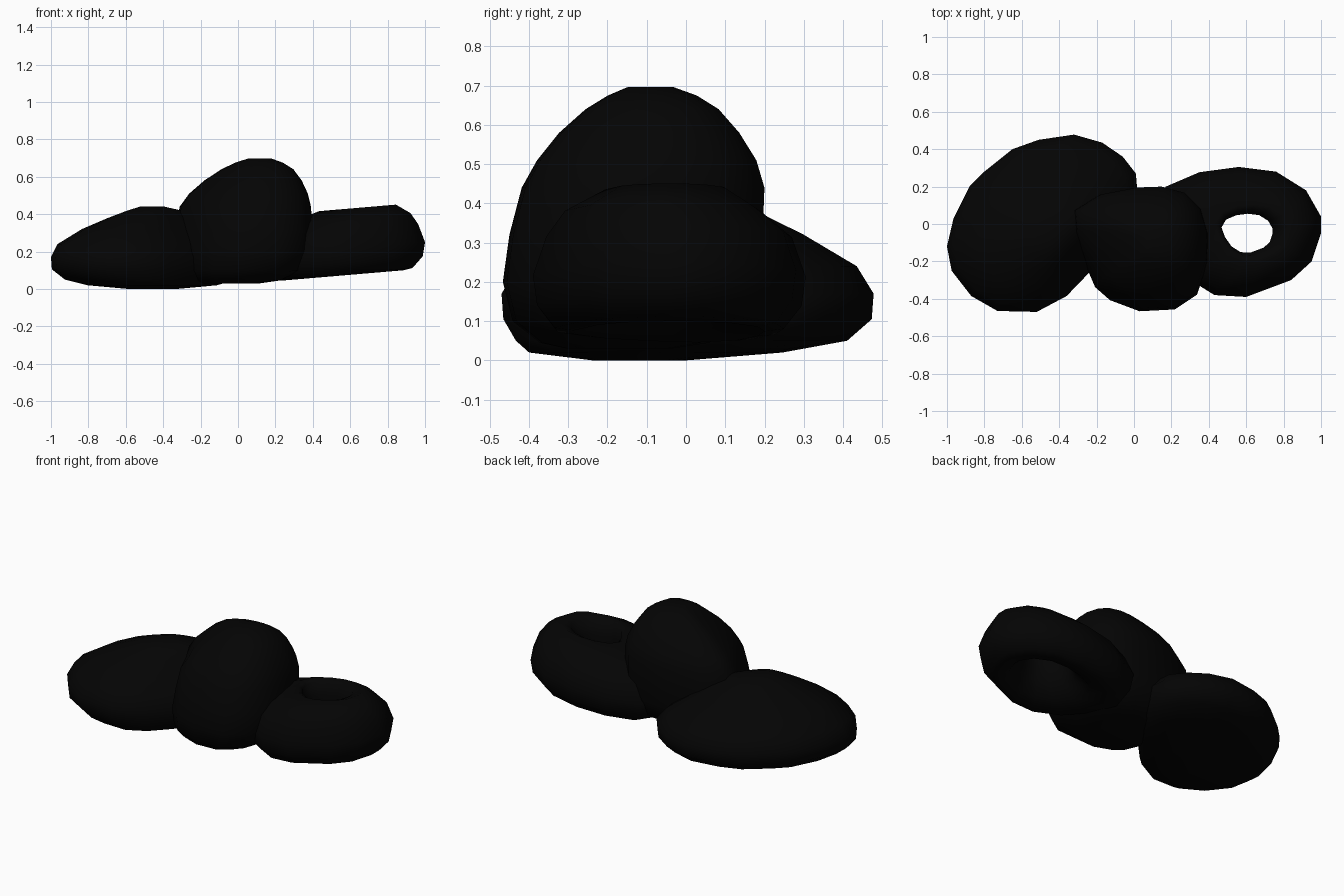
import bpy, bmesh

black = bpy.data.materials.new("near black stone")
black.diffuse_color = (0.0012, 0.0012, 0.0012, 1)


def around(cx, cy, pts):
    """Outline points relative to a centre."""
    return [(x - cx, y - cy) for x, y in pts]


def loft(name, outline, layers, slope=0.0, closed=False):
    """Skin scaled copies of an outline; layers are (z, scale, cx, cy)."""
    bm = bmesh.new()
    rings = [[bm.verts.new((cx + s * x, cy + s * y, z + slope * s * x))
              for x, y in outline] for z, s, cx, cy in layers]
    n = len(outline)
    pairs = list(zip(rings, rings[1:]))
    if closed:
        pairs.append((rings[-1], rings[0]))
    for lo, hi in pairs:
        for i in range(n):
            j = (i + 1) % n
            bm.faces.new((lo[i], lo[j], hi[j], hi[i]))
    if not closed:
        bm.faces.new(rings[0][::-1])
        bm.faces.new(rings[-1])
    bmesh.ops.recalc_face_normals(bm, faces=bm.faces[:])
    for f in bm.faces:
        f.smooth = True
    me = bpy.data.meshes.new(name)
    bm.to_mesh(me)
    bm.free()
    me.materials.append(black)
    ob = bpy.data.objects.new(name, me)
    bpy.context.collection.objects.link(ob)
    return ob


# Broad flat pebble on the left
flat_outline = around(-0.5, 0.0, [
    (-1, -.12), (-.965, .03), (-.88, .2), (-.8, .28), (-.65, .4), (-.51, .45),
    (-.32, .478), (-.17, .435), (-.06, .36), (.01, .27), (.02, .15),
    (-.02, .02), (-.12, -.12), (-.23, -.25), (-.36, -.385), (-.52, -.47),
    (-.73, -.465), (-.87, -.385), (-.975, -.25)])
loft("flat_pebble", flat_outline, [
    (0.0, .25, -.46, -.12), (.02, .68, -.465, -.08), (.05, .89, -.48, -.015),
    (.105, .99, -.5, 0), (.17, 1, -.5, 0), (.24, .91, -.51, 0),
    (.32, .67, -.5, -.02), (.38, .45, -.47, -.035), (.42, .28, -.45, -.04),
    (.44, .13, -.46, -.05)])

# Tall pebble in the middle
tall_outline = around(.025, -.135, [
    (.15, .195), (.28, .16), (.37, .07), (.41, -.07), (.405, -.22),
    (.35, -.38), (.23, -.46), (.04, -.47), (-.12, -.41), (-.2, -.34),
    (-.26, -.2), (-.335, -.06), (-.345, .06), (-.2, .15), (.01, .19)])
loft("tall_pebble", tall_outline, [
    (.03, .4, -.04, -.17), (.045, .65, -.03, -.155), (.1, .9, 0, -.14),
    (.2, .99, .015, -.135), (.32, .97, .025, -.125), (.44, .93, .032, -.107),
    (.51, .84, .05, -.098), (.58, .69, .075, -.092), (.64, .51, .1, -.085),
    (.675, .34, .11, -.085), (.697, .17, .115, -.09)])

# Ring pebble on the right, with a hole from top to bottom
ring_outline = around(.58, -.045, [
    (.09, .06), (.17, .2), (.35, .277), (.56, .305), (.76, .28), (.92, .18),
    (1, .04), (1, -.05), (.95, -.2), (.84, -.3), (.6, -.39), (.43, -.38),
    (.27, -.28), (.15, -.11)])
loft("ring_pebble", ring_outline, [
    (.1, .52, .6, -.05), (.075, .7, .59, -.045), (.082, .84, .58, -.045),
    (.14, .97, .58, -.045), (.215, 1, .58, -.045), (.315, .9, .585, -.045),
    (.38, .72, .62, -.06), (.435, .45, .655, -.05), (.415, .35, .635, -.05),
    (.34, .3, .615, -.05), (.25, .3, .615, -.05), (.16, .38, .61, -.05)],
    slope=.085, closed=True)
